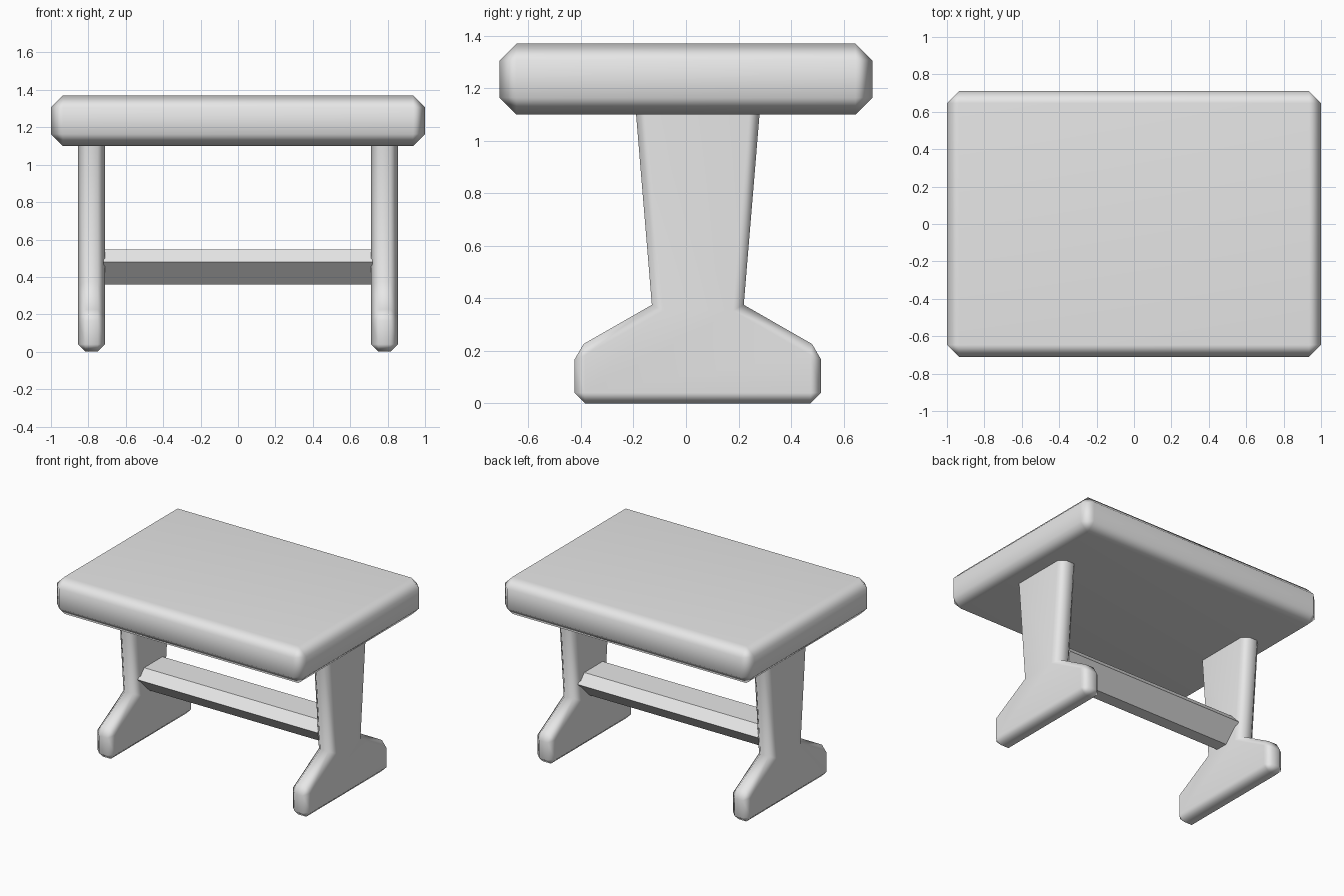
import bpy
import bmesh
import math

cube = bpy.data.objects.get("Cube")
if cube:
    bpy.data.objects.remove(cube, do_unlink=True)

# One plain grey finish for the whole table
GREY = (0.8, 0.8, 0.8, 1.0)
grey = bpy.data.materials.new("plain_grey")
grey.use_nodes = True
grey.diffuse_color = GREY
grey.node_tree.nodes["Principled BSDF"].inputs["Base Color"].default_value = GREY

MID_Y = 0.045      # the base sits slightly behind the centre of the top


def extruded(name, profile, x0, x1, bevel=0.0, keep_edge=None, smooth_angle=50):
    """Extrude a (y, z) profile along x and chamfer the edges chosen by a rule."""
    bm = bmesh.new()
    face = bm.faces.new([bm.verts.new((x0, y, z)) for y, z in profile])
    result = bmesh.ops.extrude_face_region(bm, geom=[face])
    for v in result["geom"]:
        if isinstance(v, bmesh.types.BMVert):
            v.co.x = x1
    bmesh.ops.recalc_face_normals(bm, faces=bm.faces)
    if bevel:
        edges = [e for e in bm.edges if keep_edge is None or keep_edge(e)]
        bmesh.ops.bevel(bm, geom=edges, offset=bevel, segments=1,
                        profile=0.5, affect='EDGES', clamp_overlap=True)
    mesh = bpy.data.meshes.new(name)
    bm.to_mesh(mesh)
    bm.free()
    mesh.materials.append(grey)
    obj = bpy.data.objects.new(name, mesh)
    bpy.context.collection.objects.link(obj)
    if smooth_angle:
        bpy.ops.object.select_all(action='DESELECT')
        obj.select_set(True)
        bpy.context.view_layer.objects.active = obj
        bpy.ops.object.shade_smooth_by_angle(angle=math.radians(smooth_angle))
        # Broad faces stay flat while the chamfers read as rounded
        normals = obj.modifiers.new("broad_faces_flat", 'WEIGHTED_NORMAL')
        normals.keep_sharp = True
    return obj


def symmetric(half):
    """Complete a right-hand half outline (offset, z) about the base centre."""
    right = [(MID_Y + d, z) for d, z in half]
    left = [(MID_Y - d, z) for d, z in reversed(half)]
    return right + left


# Thick tabletop with chamfered edges
extruded("tabletop", [(-0.71, 1.10), (0.71, 1.10), (0.71, 1.37), (-0.71, 1.37)],
         -1.0, 1.0, bevel=0.064)

# Trestle legs: spreading foot and tapered upright in one outline
LEG_TOP = 1.11
trestle = symmetric([(0.47, 0.0), (0.47, 0.206), (0.175, 0.375), (0.236, LEG_TOP)])


def trestle_edge(e):
    at_top = all(v.co.z > LEG_TOP - 0.01 for v in e.verts)
    return e.is_convex and not at_top


for side, sign in (("left", 1), ("right", -1)):
    extruded(side + "_trestle", trestle, sign * 0.71, sign * 0.856,
             bevel=0.04, keep_edge=trestle_edge)

# Faceted stretcher bar between the trestles
extruded("stretcher_bar", symmetric([(0.045, 0.36), (0.165, 0.48), (0.105, 0.547)]),
         -0.72, 0.72, smooth_angle=0)
